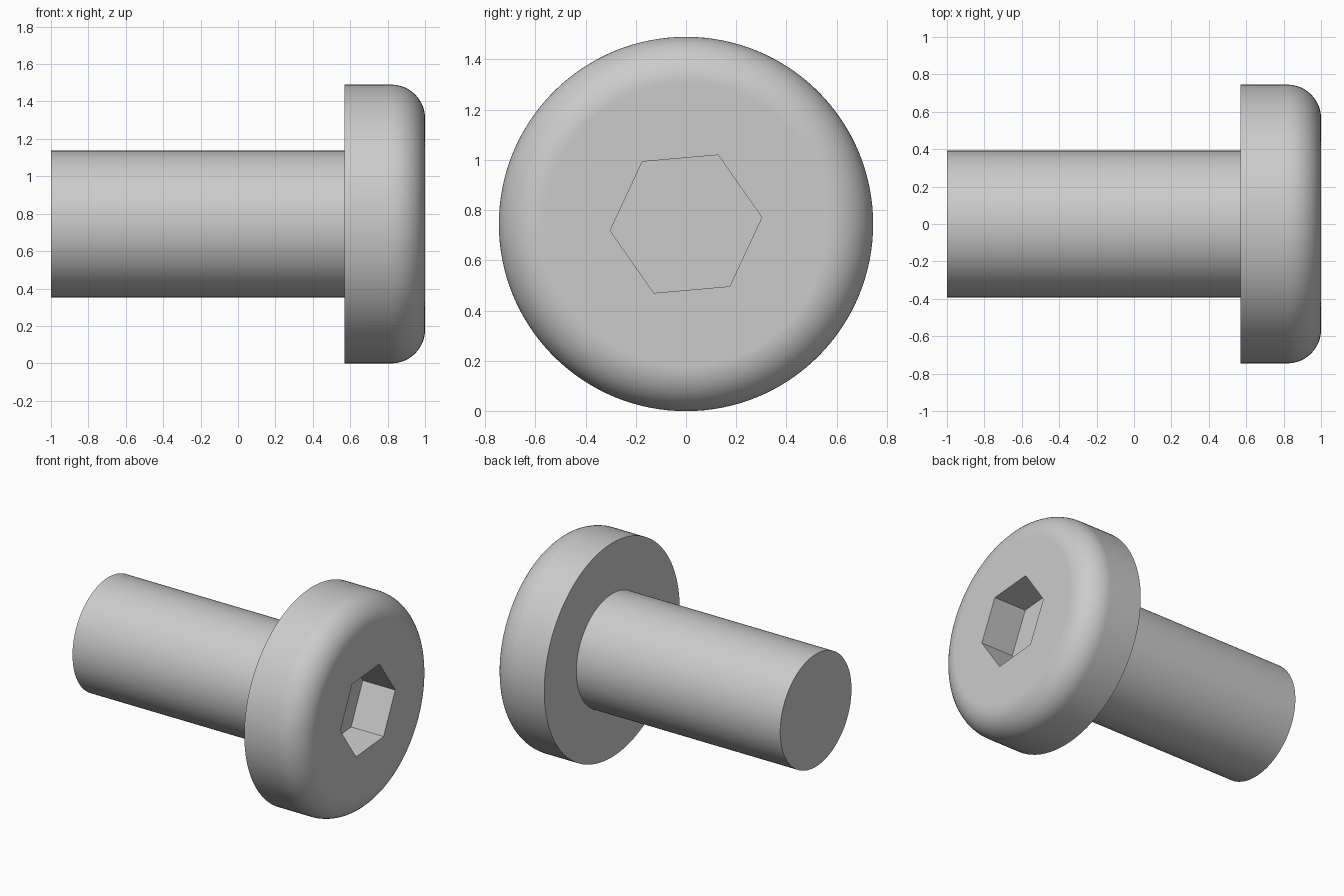
import bpy, bmesh, math

if "Cube" in bpy.data.objects:
    bpy.data.objects.remove(bpy.data.objects["Cube"])

R = 0.745            # head radius, also the height of the axis
SHAFT_R = 0.392
HEAD_X = 0.57        # underside of the head
FILLET = 0.18
SOCKET_R, SOCKET_DEPTH = 0.303, 0.25


def lathe(name, profile, sides, turn=0.0):
    """Closed solid turned around the x axis from (x, radius) points."""
    bm = bmesh.new()
    rings = []
    for x, r in profile:
        ring = []
        for i in range(sides):
            a = turn + math.tau * i / sides
            ring.append(bm.verts.new((x, r * math.cos(a), R + r * math.sin(a))))
        rings.append(ring)
    for a, b in zip(rings, rings[1:]):
        for i in range(sides):
            j = (i + 1) % sides
            bm.faces.new((a[i], a[j], b[j], b[i]))
    bm.faces.new(rings[0])
    bm.faces.new(rings[-1])
    bmesh.ops.recalc_face_normals(bm, faces=bm.faces)
    mesh = bpy.data.meshes.new(name)
    bm.to_mesh(mesh)
    bm.free()
    ob = bpy.data.objects.new(name, mesh)
    bpy.context.collection.objects.link(ob)
    return ob


# Shaft and round-edged head in one profile
profile = [(-1, SHAFT_R), (HEAD_X, SHAFT_R), (HEAD_X, R)]
for i in range(17):
    t = math.pi / 2 * i / 16
    profile.append((1 - FILLET + FILLET * math.sin(t),
                    R - FILLET + FILLET * math.cos(t)))
bolt = lathe("bolt", profile, 128)

grey = bpy.data.materials.new("plain grey")
grey.diffuse_color = (0.6, 0.6, 0.6, 1)
grey.use_nodes = True
grey.node_tree.nodes["Principled BSDF"].inputs["Base Color"].default_value = grey.diffuse_color
bolt.data.materials.append(grey)

# Hexagonal socket, turned by five degrees
cutter = lathe("socket_cutter", [(1 - SOCKET_DEPTH, SOCKET_R), (1.1, SOCKET_R)],
               6, math.radians(5))
cutter.hide_render = True
cutter.data.materials.append(grey)

bpy.context.view_layer.objects.active = bolt
bolt.select_set(True)
cut = bolt.modifiers.new("socket", 'BOOLEAN')
cut.operation = 'DIFFERENCE'
cut.solver = 'EXACT'
cut.object = cutter
bpy.ops.object.modifier_apply(modifier=cut.name)
bpy.data.objects.remove(cutter)

# Smooth round surfaces, crisp edges, flat end faces
bpy.ops.object.shade_smooth_by_angle(angle=math.radians(30))
weighted = bolt.modifiers.new("flat_ends", 'WEIGHTED_NORMAL')
weighted.keep_sharp = True
